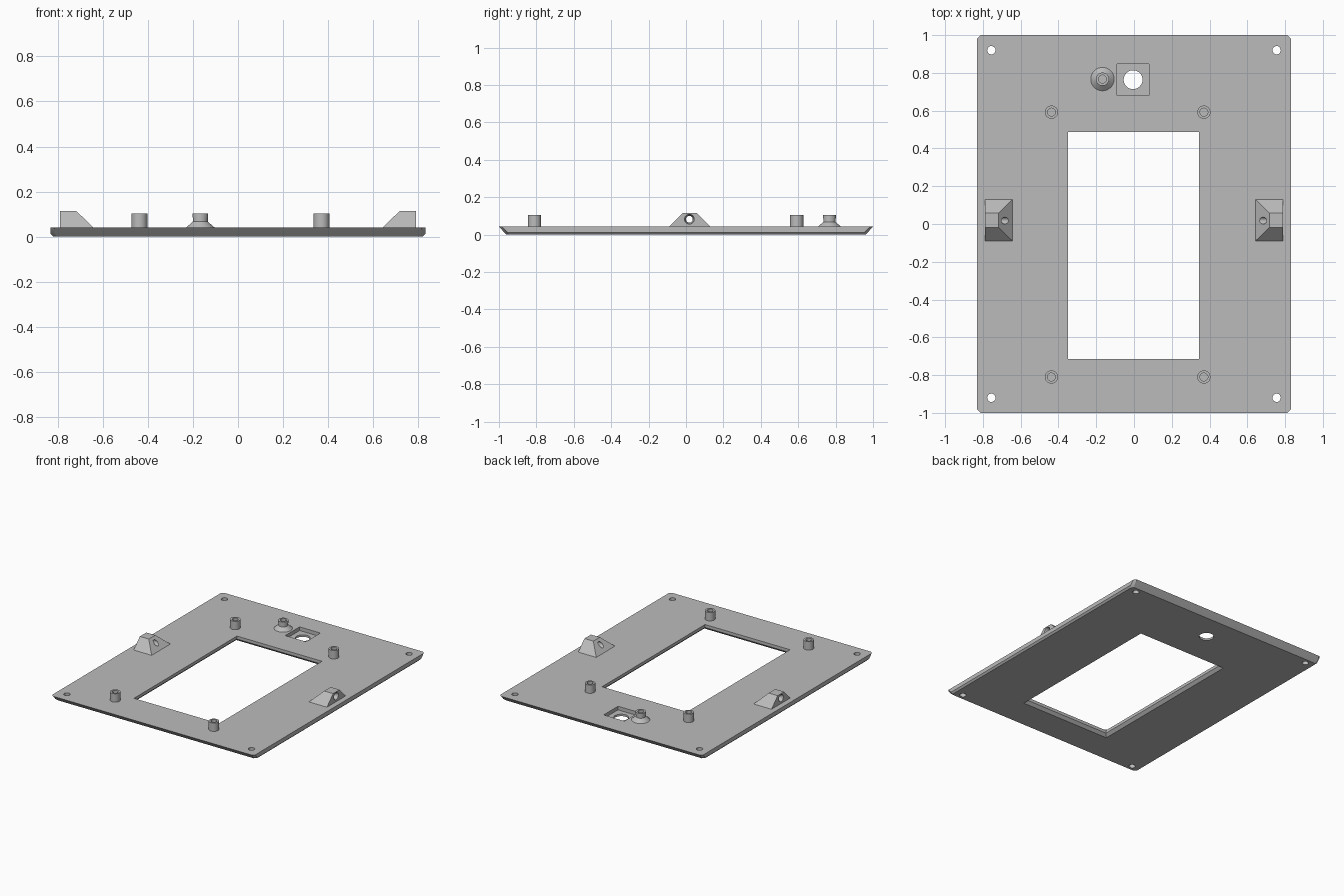
import bpy, bmesh, math
from mathutils import Matrix

cube = bpy.data.objects.get("Cube")
if cube:
    bpy.data.objects.remove(cube, do_unlink=True)

grey = bpy.data.materials.new("light grey plastic")
grey.use_nodes = True
colour = (0.5, 0.5, 0.5, 1)
grey.diffuse_color = colour
grey.node_tree.nodes["Principled BSDF"].inputs["Base Color"].default_value = colour


def loft(name, rings, matrix=Matrix()):
    """Closed solid through a stack of equal-sized point rings."""
    bm = bmesh.new()
    loops = [[bm.verts.new(p) for p in ring] for ring in rings]
    n = len(loops[0])
    for a, b in zip(loops, loops[1:]):
        for i in range(n):
            j = (i + 1) % n
            bm.faces.new((a[i], a[j], b[j], b[i]))
    bm.faces.new(loops[0][::-1])
    bm.faces.new(loops[-1])
    bm.transform(matrix)
    bmesh.ops.recalc_face_normals(bm, faces=bm.faces)
    mesh = bpy.data.meshes.new(name)
    bm.to_mesh(mesh)
    bm.free()
    mesh.materials.append(grey)
    obj = bpy.data.objects.new(name, mesh)
    bpy.context.collection.objects.link(obj)
    return obj


def rect(x0, x1, y0, y1, z):
    return [(x0, y0, z), (x1, y0, z), (x1, y1, z), (x0, y1, z)]


def clipped_rect(hx, hy, z, c=0.017):
    return [(-hx + c, -hy, z), (hx - c, -hy, z), (hx, -hy + c, z), (hx, hy - c, z),
            (hx - c, hy, z), (-hx + c, hy, z), (-hx, hy - c, z), (-hx, -hy + c, z)]


def lathe(name, profile, matrix, sides=32):
    turn = [2 * math.pi * i / sides for i in range(sides)]
    return loft(name, [[(r * math.cos(a), r * math.sin(a), z) for a in turn]
                       for r, z in profile], matrix)


def activate(obj):
    bpy.ops.object.select_all(action='DESELECT')
    obj.select_set(True)
    bpy.context.view_layer.objects.active = obj


def smooth(obj):
    activate(obj)
    bpy.ops.object.shade_smooth_by_angle(angle=math.radians(30))


def cut(obj, cutters):
    activate(obj)
    for cutter in cutters:
        cutter.hide_render = True
        mod = obj.modifiers.new("cut", 'BOOLEAN')
        mod.operation = 'DIFFERENCE'
        mod.solver = 'EXACT'
        mod.object = cutter
        bpy.ops.object.modifier_apply(modifier=mod.name)
        bpy.data.objects.remove(cutter, do_unlink=True)
    smooth(obj)


def at(x, y, z=0):
    return Matrix.Translation((x, y, z))


T = 0.042  # plate thickness

# Face plate with sloped ends and a small lower chamfer on its sides
plate = loft("face_plate", [clipped_rect(0.818, 0.96, 0), clipped_rect(0.83, 0.972, 0.012),
                            clipped_rect(0.83, 1.0, T)])

# Screen opening, flared towards the underside
x0, x1, y0, y1, b = -0.35, 0.345, -0.715, 0.488, 0.03
cutters = [loft("opening_cutter", [
    rect(x0 - b, x1 + b, y0 - b, y1 + b, -0.01),
    rect(x0, x1, y0, y1, 0.02),
    rect(x0, x1, y0, y1, 0.1)])]

# Square pocket with a round hole, and the four corner screw holes
cutters.append(loft("pocket_cutter", [rect(-0.09, 0.08, 0.68, 0.848, z) for z in (0.015, 0.1)]))
cutters.append(lathe("round_hole_cutter", [(0.05, -0.1), (0.05, 0.1)], at(-0.005, 0.764)))
for sx in (-1, 1):
    for sy in (-1, 1):
        cutters.append(lathe("screw_hole_cutter", [(0.022, -0.1), (0.022, 0.1)],
                             at(0.755 * sx, 0.92 * sy)))
cut(plate, cutters)

# Hollow standoffs for a circuit board
for side, x in (("right", -0.437), ("left", 0.37)):
    for end, y in (("front", -0.81), ("back", 0.592)):
        smooth(lathe(f"standoff_{end}_{side}",
                     [(0.035, T - 0.01), (0.035, 0.104), (0.021, 0.104), (0.021, T + 0.002)],
                     at(x, y)))

# Hollow post with a conical foot
smooth(lathe("flared_post", [(0.062, T - 0.01), (0.062, T), (0.033, 0.067), (0.033, 0.085),
                             (0.035, 0.085), (0.035, 0.104), (0.021, 0.104),
                             (0.021, T + 0.002)], at(-0.167, 0.767)))

# Side brackets with sloped faces and a countersunk cross hole
for side, s in (("right", -1), ("left", 1)):
    bracket = loft(f"bracket_{side}", [
        rect(0.643 * s, 0.79 * s, -0.09, 0.13, T - 0.01),
        rect(0.643 * s, 0.79 * s, -0.09, 0.13, T),
        rect(0.717 * s, 0.79 * s, -0.018, 0.058, 0.115)])
    across = at(0, 0.018, 0.082) @ Matrix.Rotation(s * math.pi / 2, 4, 'Y')
    cut(bracket, [lathe("cross_hole_cutter", [(0.018, 0.6), (0.018, 0.765), (0.026, 0.785),
                                              (0.026, 0.85)], across)])
